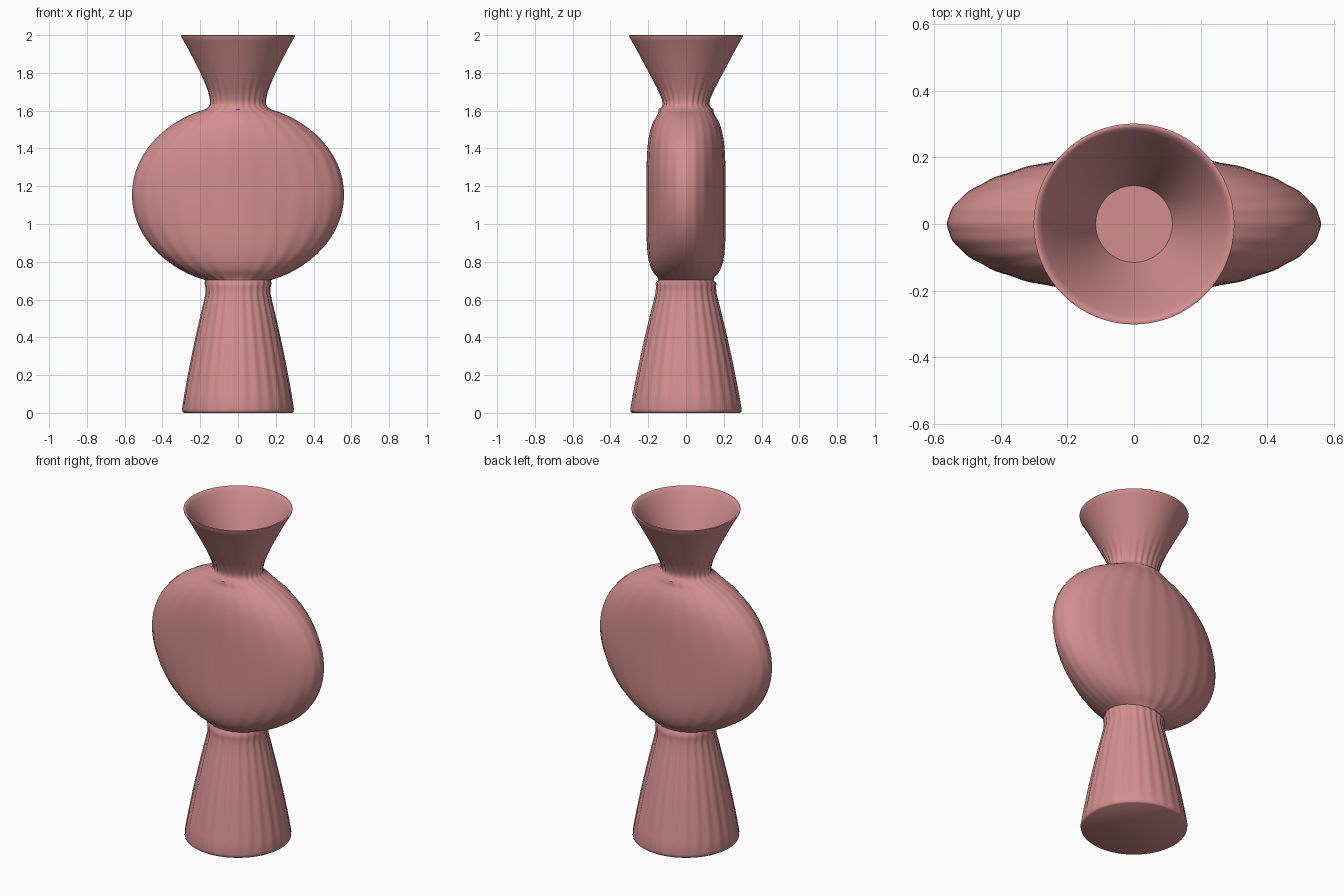
import bpy, bmesh, math

if "Cube" in bpy.data.objects:
    bpy.data.objects.remove(bpy.data.objects["Cube"], do_unlink=True)

SEGMENTS = 128
FLUTES = 26


def make_material(name, colour):
    mat = bpy.data.materials.new(name)
    mat.use_nodes = True
    mat.diffuse_color = colour
    bsdf = mat.node_tree.nodes["Principled BSDF"]
    bsdf.inputs["Base Color"].default_value = colour
    bsdf.inputs["Roughness"].default_value = 0.7
    return mat


# Each ring: height, half width, half depth, flute depth
def foot_rings():
    rings = [(0.0, 0.286, 0.286, 0), (0.006, 0.293, 0.293, 0), (0.02, 0.295, 0.295, 0.001)]
    for i in range(1, 9):
        t = i / 8
        r = 0.295 - 0.130 * t + 0.006 * math.sin(math.pi * t)
        rings.append((0.02 + 0.61 * t, r + 0.004 * t, r - 0.004 * t, 0.003))
    rings += [(0.665, 0.170, 0.157, 0.003), (0.685, 0.175, 0.160, 0.002)]
    return rings


def body_rings():
    # flattened disc: elliptical in front, boxy with rounded ends from the side
    rings = []
    for i in range(29):
        a = math.radians(-74 + 148 * i / 28)
        z = 1.155 + 0.47 * math.sin(a)
        s = abs(math.sin(a))
        power = 6 if a < 0 else 4
        depth = 0.209 * (1 - s ** power) ** (1 / 3.2)
        rings.append((z, 0.56 * math.cos(a) + 0.03 * s ** 12,
                      max(depth, 0.145), 0.0015))
    return rings


def neck_rings():
    return [(1.622, 0.153, 0.127, 0.002), (1.635, 0.146, 0.121, 0.003),
            (1.66, 0.146, 0.126, 0.003), (1.69, 0.152, 0.138, 0.003),
            (1.72, 0.163, 0.153, 0.002), (1.76, 0.180, 0.175, 0.001),
            (1.80, 0.199, 0.196, 0), (1.86, 0.229, 0.228, 0),
            (1.92, 0.260, 0.260, 0), (1.97, 0.288, 0.288, 0),
            (1.99, 0.300, 0.300, 0), (1.998, 0.301, 0.301, 0),
            (2.0, 0.296, 0.296, 0), (1.997, 0.288, 0.288, 0),
            (1.98, 0.276, 0.276, 0)]


def cup_rings():
    # funnel inside the mouth, ending at a flat floor
    return [(1.93, 0.246, 0.246, 0), (1.86, 0.210, 0.210, 0),
            (1.79, 0.176, 0.176, 0), (1.72, 0.144, 0.144, 0),
            (1.655, 0.115, 0.115, 0)]


def loft(name, rings, mat):
    bm = bmesh.new()
    loops = []
    for z, rx, ry, flute in rings:
        loop = []
        for i in range(SEGMENTS):
            a = math.tau * i / SEGMENTS
            k = flute * math.cos(FLUTES * a)
            loop.append(bm.verts.new(((rx + k) * math.cos(a), (ry + k) * math.sin(a), z)))
        loops.append(loop)
    for low, high in zip(loops, loops[1:]):
        for i in range(SEGMENTS):
            j = (i + 1) % SEGMENTS
            bm.faces.new((low[i], low[j], high[j], high[i]))
    # base and cup floor
    bm.faces.new(loops[0][::-1])
    bm.faces.new(loops[-1])
    bmesh.ops.recalc_face_normals(bm, faces=bm.faces[:])
    mesh = bpy.data.meshes.new(name)
    bm.to_mesh(mesh)
    bm.free()
    mesh.materials.append(mat)
    obj = bpy.data.objects.new(name, mesh)
    bpy.context.collection.objects.link(obj)
    bpy.ops.object.select_all(action="DESELECT")
    obj.select_set(True)
    bpy.context.view_layer.objects.active = obj
    bpy.ops.object.shade_smooth_by_angle(angle=math.radians(50))
    return obj


clay = make_material("dusty pink clay", (0.65, 0.27, 0.27, 1.0))

# Vase: flared foot, disc-shaped body, funnel neck and mouth in one skin
loft("vase", foot_rings() + body_rings() + neck_rings() + cup_rings(), clay)
